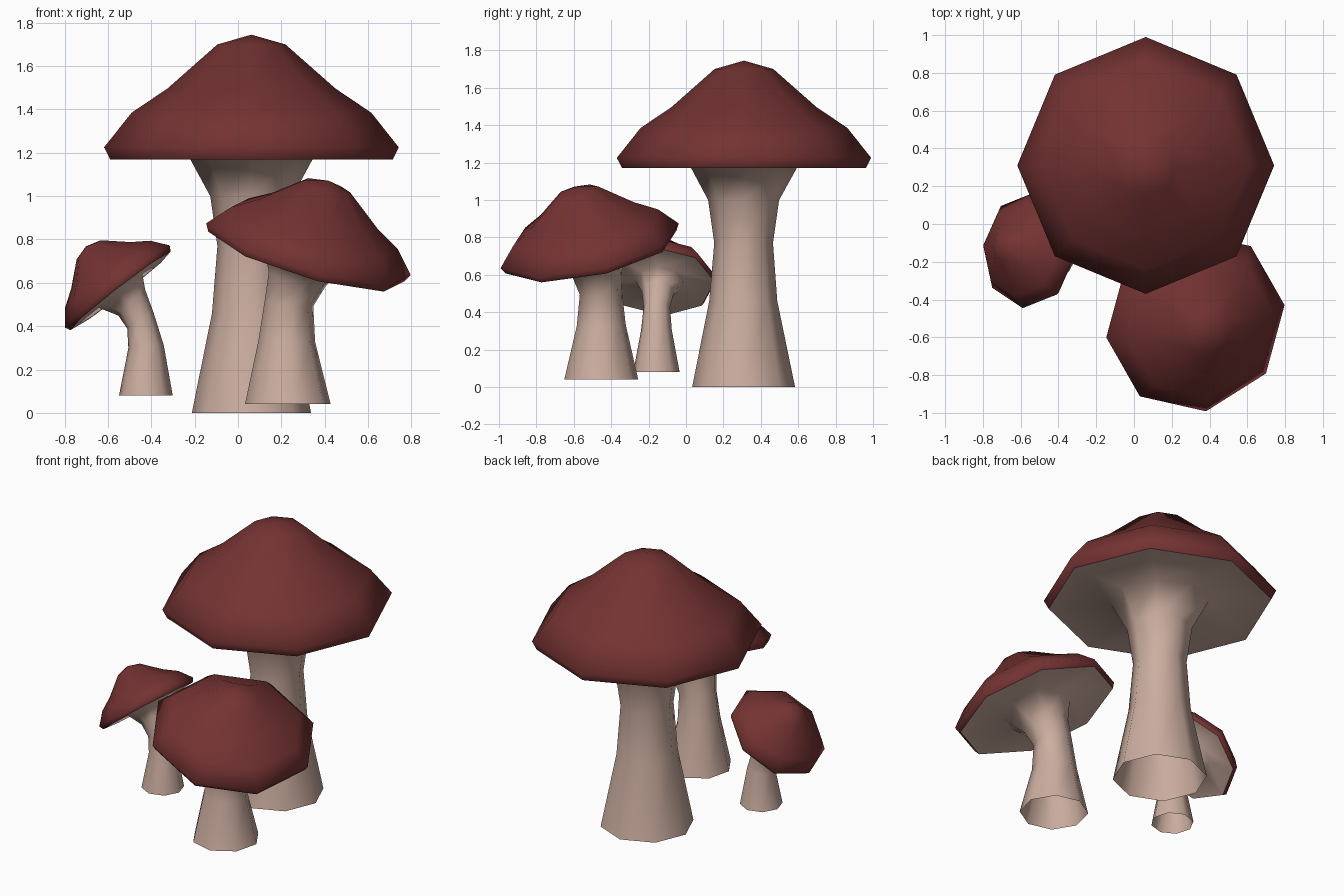
import bpy, bmesh, math
from mathutils import Vector, Quaternion

if "Cube" in bpy.data.objects:
    bpy.data.objects.remove(bpy.data.objects["Cube"])

SIDES = 8


def material(name, rgb):
    m = bpy.data.materials.new(name)
    m.diffuse_color = (*rgb, 1)
    m.use_nodes = True
    m.node_tree.nodes["Principled BSDF"].inputs["Base Color"].default_value = m.diffuse_color
    return m


RED = material("cap red", (0.174, 0.032, 0.032))
BEIGE = material("stem beige", (0.60, 0.42, 0.35))

# cap profile: radius, height above the widest ring (from top to lower lip)
CAP = [(0.157, 0.475), (0.387, 0.272), (0.553, 0.16), (0.68, 0.0), (0.652, -0.055)]
APEX = 0.52
# stem radii from base to the flare under the cap
STEM = [0.275, 0.182, 0.157, 0.19, 0.285]


def ring(bm, centre, radius, rot, twist):
    return [bm.verts.new(centre + rot @ Vector((radius * math.cos(a), radius * math.sin(a), 0)))
            for a in (twist + i * math.tau / SIDES for i in range(SIDES))]


def bridge(bm, rings):
    for lo, hi in zip(rings, rings[1:]):
        for i in range(SIDES):
            j = (i + 1) % SIDES
            bm.faces.new((lo[i], lo[j], hi[j], hi[i]))


def finish(bm, name, mat):
    me = bpy.data.meshes.new(name)
    bm.to_mesh(me)
    bm.free()
    me.materials.append(mat)
    ob = bpy.data.objects.new(name, me)
    bpy.context.collection.objects.link(ob)
    bpy.ops.object.select_all(action='DESELECT')
    ob.select_set(True)
    bpy.context.view_layer.objects.active = ob
    bpy.ops.object.shade_smooth_by_angle(angle=math.radians(75))


def mushroom(name, scale, cap_height, rim, lean, tilt, twist, path, bends):
    """rim: centre of the widest cap ring; lean: direction of tilt; path: stem ring centres;
    bends: share of the cap tilt that each stem ring takes."""
    lean, tilt, twist = (math.radians(v) for v in (lean, tilt, twist))
    axis = Vector((-math.sin(lean), math.cos(lean), 0))
    rot = Quaternion(axis, tilt)
    up = rot @ Vector((0, 0, 1))
    rim = Vector(rim)

    # domed cap
    bm = bmesh.new()
    rings = [ring(bm, rim + up * h * scale * cap_height, r * scale, rot, twist)
             for r, h in reversed(CAP)]
    bridge(bm, rings)
    top = bm.verts.new(rim + up * APEX * scale * cap_height)
    for i in range(SIDES):
        bm.faces.new((rings[-1][i], rings[-1][(i + 1) % SIDES], top))
    finish(bm, name + "_cap", RED)

    # bent stem, open at the base, flaring into the cap's underside
    bm = bmesh.new()
    lip = rim + up * CAP[-1][1] * scale * cap_height
    centres = [Vector(p) for p in path] + [lip + up * 0.005 * scale]
    rings = [ring(bm, c, r * scale, Quaternion(axis, tilt * f), twist)
             for c, r, f in zip(centres, STEM, bends)]
    rings.append(ring(bm, lip, CAP[-1][0] * scale, rot, twist))
    bridge(bm, rings)
    finish(bm, name + "_stem", BEIGE)


mushroom("large", 1.0, 1.0, (0.062, 0.31, 1.225), 0, 0, 0,
         [(0.062, 0.308, 0), (0.062, 0.306, 0.46), (0.062, 0.308, 0.77), (0.062, 0.308, 1.0)],
         [0, 0, 0, 0, 0])

mushroom("medium", 0.727, 0.89, (0.325, -0.515, 0.755), -36.4, 20, 8.5,
         [(0.23, -0.453, 0.04), (0.225, -0.453, 0.33), (0.236, -0.456, 0.51), (0.275, -0.474, 0.62)],
         [0, 0.1, 0.6, 0.9, 1])

mushroom("small", 0.453, 1.0, (-0.557, -0.139, 0.583), 174, 38, 174,
         [(-0.425, -0.158, 0.08), (-0.424, -0.158, 0.305), (-0.45, -0.156, 0.425), (-0.49, -0.15, 0.508)],
         [0, 0.1, 0.8, 1.15, 1])
